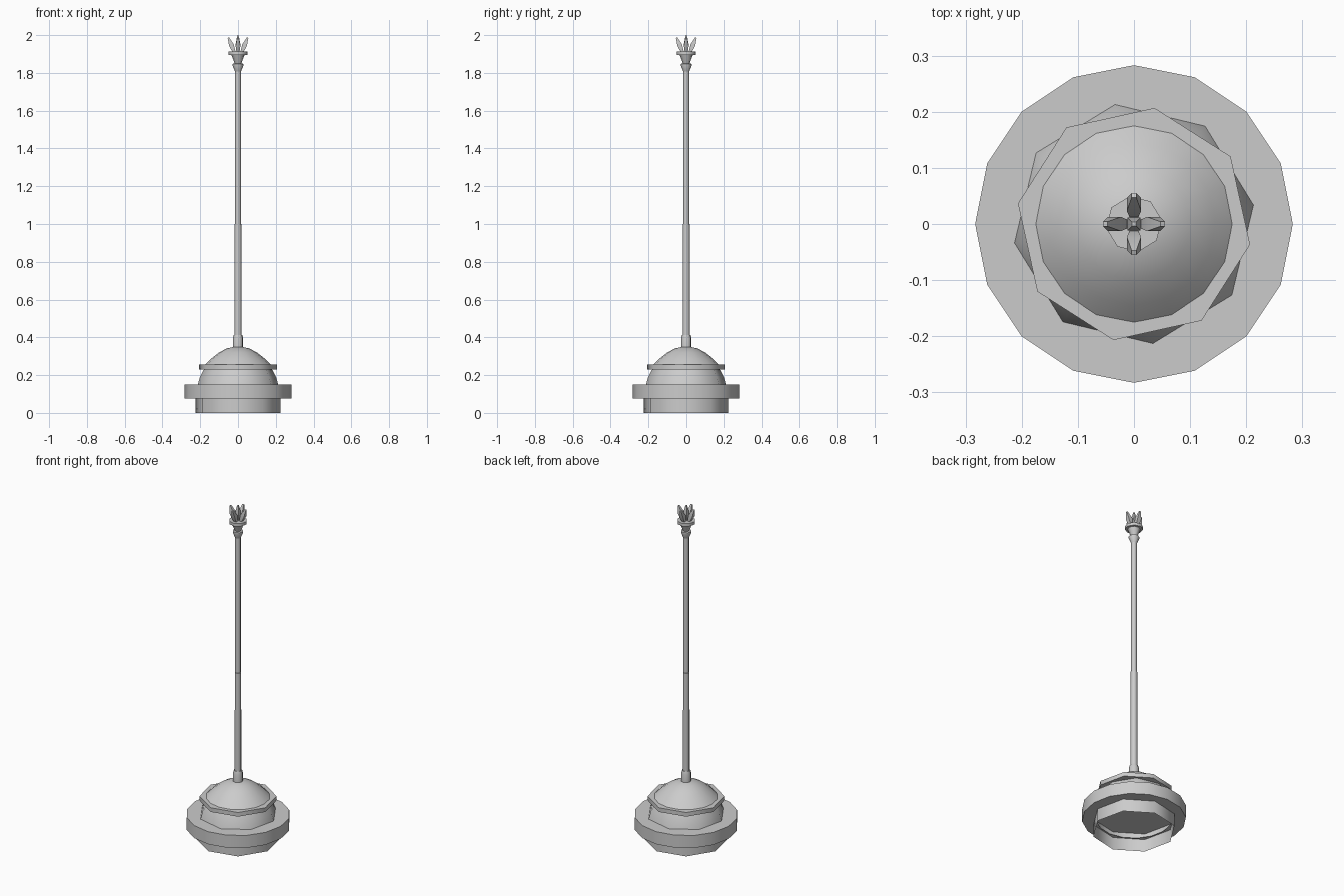
import bpy, bmesh, math
from mathutils import Matrix

if "Cube" in bpy.data.objects:
    bpy.data.objects.remove(bpy.data.objects["Cube"])


def lathe(name, profile, sides, turn=0, cap_bottom=True, cap_top=True, matrix=None, angle=50):
    """Stack of polygon rings (radius, z), bridged, with optional end caps."""
    bm = bmesh.new()
    rings = []
    for r, z in profile:
        rings.append([bm.verts.new((r * math.cos(math.radians(turn) + math.tau * i / sides),
                                    r * math.sin(math.radians(turn) + math.tau * i / sides), z))
                      for i in range(sides)])
    for a, b in zip(rings, rings[1:]):
        for i in range(sides):
            j = (i + 1) % sides
            bm.faces.new((a[i], a[j], b[j], b[i]))
    if cap_bottom:
        bm.faces.new(rings[0][::-1])
    if cap_top:
        bm.faces.new(rings[-1])
    for f in bm.faces:
        f.smooth = True
    if matrix:
        bm.transform(matrix)
    mesh = bpy.data.meshes.new(name)
    bm.to_mesh(mesh)
    bm.free()
    mesh.set_sharp_from_angle(angle=math.radians(angle))
    obj = bpy.data.objects.new(name, mesh)
    bpy.context.collection.objects.link(obj)
    return obj


# Base: hollow foot drum, wide band, tapered body, rim and domed cover
lathe("foot_drum", [(0.228, 0), (0.228, 0.11)], 8, 35, cap_bottom=False)
lathe("wide_band", [(0.205, 0.075), (0.283, 0.075), (0.283, 0.15), (0.17, 0.15)], 16,
      cap_bottom=False, cap_top=False)
lathe("base_body", [(0.217, 0.145), (0.204, 0.19), (0.18, 0.235)], 8, 9,
      cap_bottom=False, cap_top=False)
lathe("base_rim", [(0.165, 0.23), (0.21, 0.23), (0.21, 0.255), (0.165, 0.255)], 8, 35,
      cap_bottom=False, cap_top=False)
lathe("dome_cover", [(0.18, 0.25), (0.145, 0.285), (0.1, 0.32), (0.06, 0.341), (0.02, 0.35)], 16,
      cap_bottom=False)

# Pole with its socket and flared collar
lathe("pole_socket", [(0.028, 0.34), (0.028, 0.395), (0.023, 0.412)], 8, 9)
lathe("pole", [(0.019, 0.40), (0.0185, 1.0), (0.016, 1.0), (0.016, 1.82)], 8, 9)
lathe("pole_collar", [(0.015, 1.805), (0.029, 1.838), (0.029, 1.848), (0.016, 1.85)], 8, 9)

# Finial cup and its disc
lathe("finial_cup", [(0.016, 1.845), (0.036, 1.897)], 8, 9)
lathe("finial_disc", [(0.05, 1.895), (0.05, 1.912)], 8, 9)

# Crown: one upright spike and four leaning outward
lathe("centre_spike", [(0.010, 1.905), (0.017, 1.955), (0.005, 2.0)], 4, 45, angle=30)
for k in range(4):
    place = (Matrix.Rotation(k * math.pi / 2, 4, 'Z') @ Matrix.Translation((0.018, 0, 1.905))
             @ Matrix.Rotation(math.radians(22), 4, 'Y'))
    lathe("outer_spike_%d" % (k + 1), [(0.010, 0), (0.018, 0.045), (0.006, 0.088)], 4, 45,
          matrix=place, angle=30)
